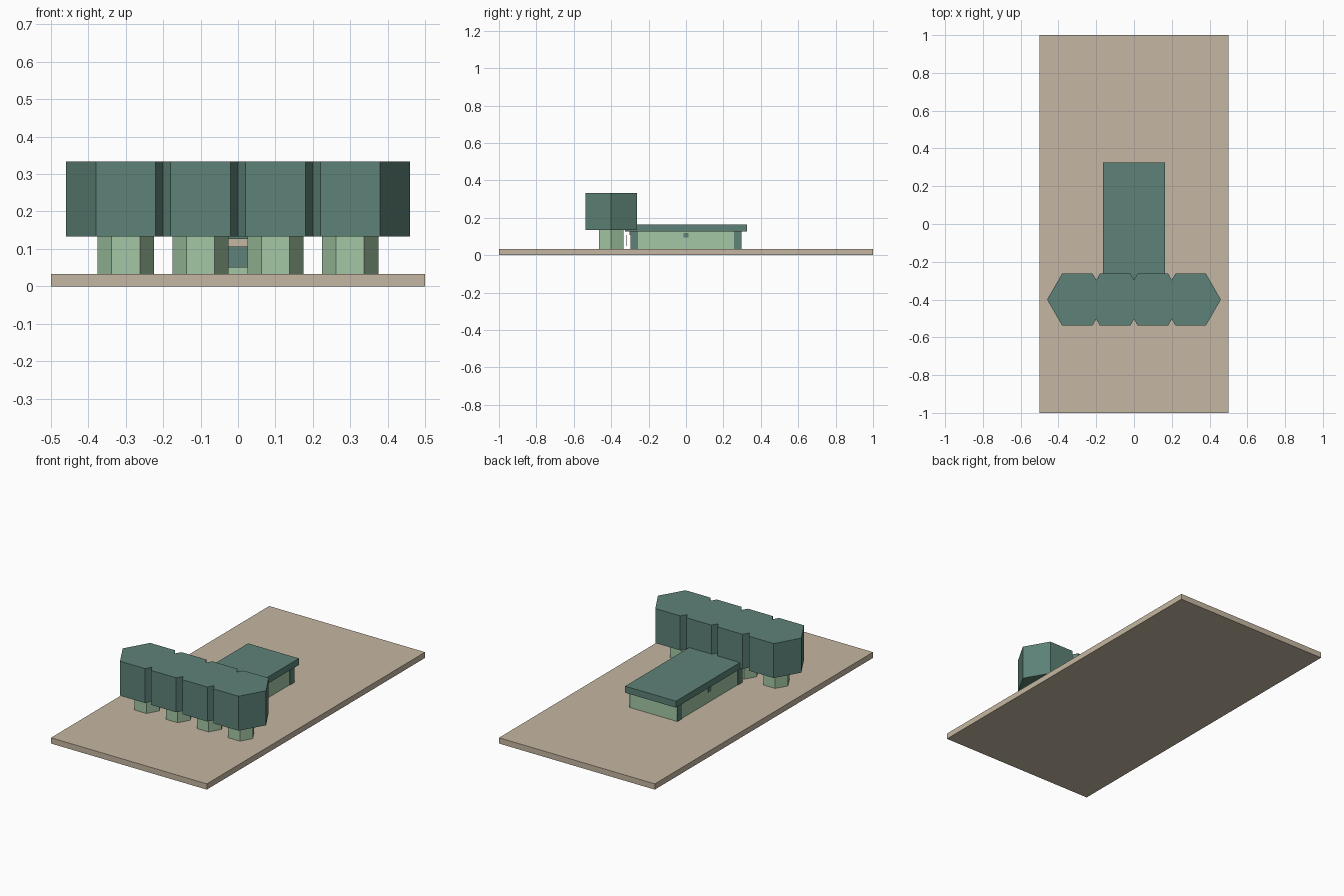
import bpy, bmesh
from math import radians
from mathutils import Matrix

cube = bpy.data.objects.get("Cube")
if cube:
    bpy.data.objects.remove(cube, do_unlink=True)


def material(name, rgb):
    m = bpy.data.materials.new(name)
    m.use_nodes = True
    m.diffuse_color = (*rgb, 1)
    m.node_tree.nodes["Principled BSDF"].inputs["Base Color"].default_value = (*rgb, 1)
    return m


TEAL = material("teal", (0.11, 0.225, 0.185))
PALE = material("pale_green", (0.37, 0.575, 0.38))
TAN = material("tan", (0.56, 0.475, 0.36))


def finish(name, bm, mat):
    mesh = bpy.data.meshes.new(name)
    bm.to_mesh(mesh)
    bm.free()
    mesh.materials.append(mat)
    obj = bpy.data.objects.new(name, mesh)
    bpy.context.collection.objects.link(obj)
    return obj


def box(name, mat, x, y, z):
    """Box spanning the (low, high) pairs x, y and z."""
    bm = bmesh.new()
    bmesh.ops.create_cube(bm, size=1)
    spans = (x, y, z)
    bmesh.ops.scale(bm, vec=[b - a for a, b in spans], verts=bm.verts)
    bmesh.ops.translate(bm, vec=[(a + b) / 2 for a, b in spans], verts=bm.verts)
    return finish(name, bm, mat)


def hexagon(name, mat, x, y, radius, z):
    """Hexagonal prism with two corners pointing along x."""
    bm = bmesh.new()
    place = Matrix.Translation((x, y, sum(z) / 2)) @ Matrix.Rotation(radians(30), 4, 'Z')
    bmesh.ops.create_cone(bm, cap_ends=True, segments=6, radius1=radius,
                          radius2=radius, depth=z[1] - z[0], matrix=place)
    return finish(name, bm, mat)


GROUND = 1 / 30
ROOF = 0.127

# Ground slab
box("ground_slab", TAN, (-0.5, 0.5), (-1, 1), (0, GROUND))

# Row of hexagonal blocks on narrower stems
for i in range(4):
    x = -0.3 + 0.2 * i
    hexagon(f"stem_{i + 1}", PALE, x, -0.4, 0.075, (GROUND, 0.134))
    hexagon(f"hex_block_{i + 1}", TEAL, x, -0.4, 0.16, (0.1333, 0.3333))

# Low hall with an overhanging flat roof
box("hall_walls", PALE, (-0.15, 0.15), (-0.297, 0.297), (GROUND, ROOF))
box("hall_roof", TEAL, (-0.163, 0.163), (-0.325, 0.325), (ROOF, 0.165))

# Corner strips and a small vent on each long wall
for side, sx in (("left", 1), ("right", -1)):
    span = sorted((sx * 0.148, sx * 0.154))
    for end, y in (("front", -0.277), ("back", 0.277)):
        box(f"corner_strip_{end}_{side}", TEAL, span, (y - 0.02, y + 0.02), (GROUND, ROOF))
    box(f"wall_vent_{side}", TEAL, span, (-0.014, 0.014), (0.093, 0.119))

# Front board standing off the wall, with a lintel above
box("front_board", TEAL, (-0.08, 0.08), (-0.322, -0.317), (0.05, 0.107))
box("front_lintel", TAN, (-0.08, 0.08), (-0.303, -0.296), (0.107, ROOF))
